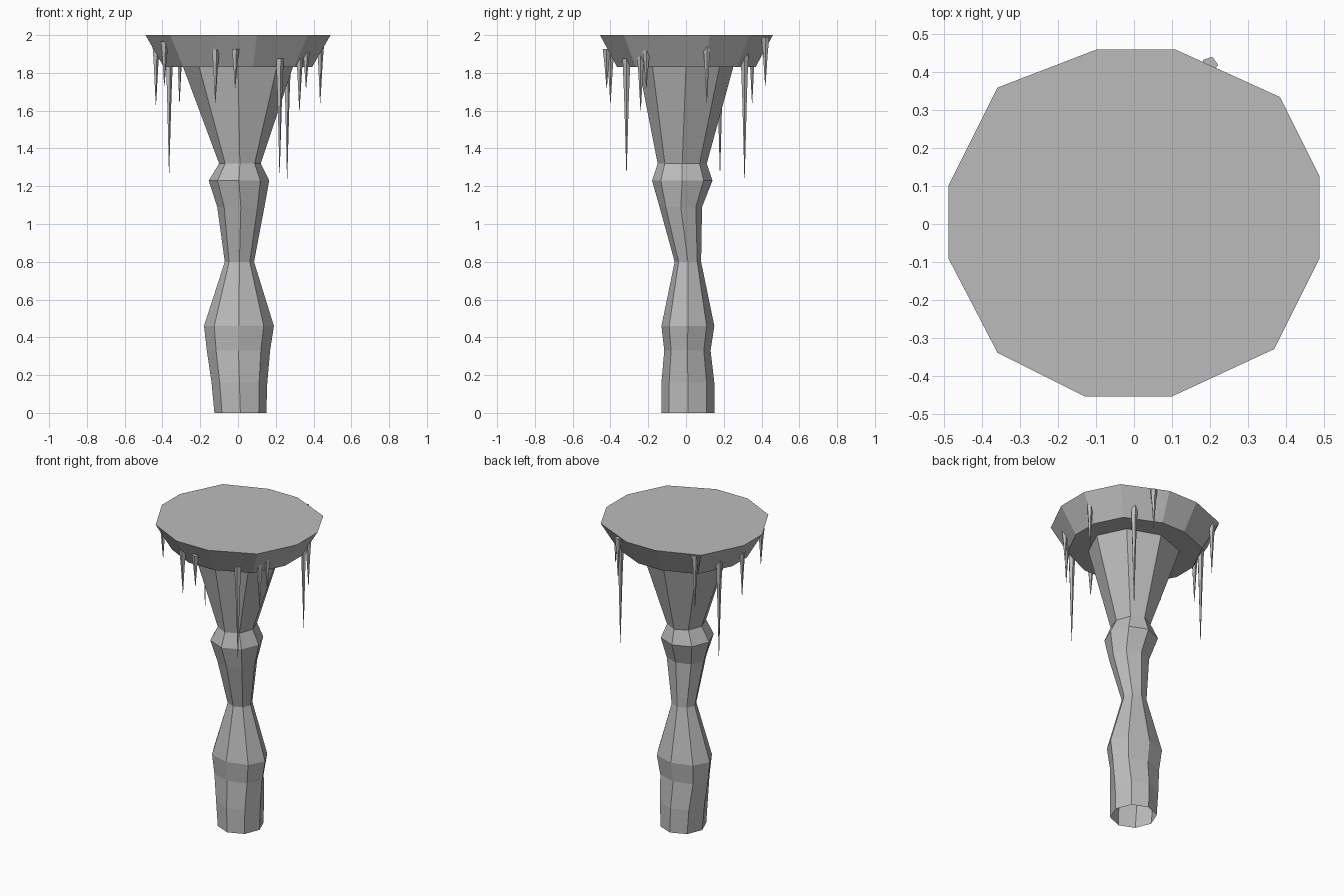
import bpy, bmesh, math
from mathutils import Vector

if "Cube" in bpy.data.objects:
    bpy.data.objects.remove(bpy.data.objects["Cube"], do_unlink=True)

stone = bpy.data.materials.new("grey_stone")
stone.use_nodes = True
GREY = (0.5, 0.5, 0.5, 1)
stone.diffuse_color = GREY
stone.node_tree.nodes["Principled BSDF"].inputs["Base Color"].default_value = GREY


def loft(name, rings, cap_start=False, cap_end=False):
    """Skin a list of equally long point rings, from bottom to top."""
    bm = bmesh.new()
    loops = [[bm.verts.new(p) for p in ring] for ring in rings]
    for low, high in zip(loops, loops[1:]):
        n = len(low)
        for i in range(n):
            j = (i + 1) % n
            bm.faces.new((low[i], low[j], high[j], high[i]))
    if cap_start:
        bm.faces.new(loops[0][::-1])
    if cap_end:
        bm.faces.new(loops[-1])
    mesh = bpy.data.meshes.new(name)
    bm.to_mesh(mesh)
    bm.free()
    mesh.materials.append(stone)
    obj = bpy.data.objects.new(name, mesh)
    bpy.context.collection.objects.link(obj)
    return obj


def oval(z, x0, x1, y0, y1, sides=8):
    """Ring of points filling the given x and y extents."""
    cx, cy, rx, ry = (x0 + x1) / 2, (y0 + y1) / 2, (x1 - x0) / 2, (y1 - y0) / 2
    turn = [2 * math.pi * i / sides for i in range(sides)]
    return [(cx + rx * math.cos(a), cy + ry * math.sin(a), z) for a in turn]


# Stem: pinched and swollen column, open at the foot
stem_sections = [
    (0.00, -0.125, 0.15, -0.13, 0.15),
    (0.16, -0.14, 0.155, -0.13, 0.15),
    (0.33, -0.165, 0.17, -0.115, 0.13),
    (0.46, -0.18, 0.19, -0.13, 0.15),
    (0.80, -0.07, 0.085, -0.06, 0.08),
    (1.09, -0.11, 0.14, -0.14, 0.085),
    (1.23, -0.155, 0.165, -0.18, 0.14),
    (1.32, -0.10, 0.12, -0.15, 0.11),
    (1.83, -0.29, 0.29, -0.25, 0.25),
]
loft("stem", [oval(*s) for s in stem_sections])

# Cap: irregular twelve-sided slab, narrower below
rim = [(0.49, 0.125), (0.385, 0.335), (0.11, 0.46), (-0.10, 0.46),
       (-0.36, 0.36), (-0.49, 0.10), (-0.49, -0.09), (-0.36, -0.34),
       (-0.13, -0.455), (0.10, -0.455), (0.37, -0.33), (0.49, -0.09)]
loft("cap", [[(x * 0.8, y * 0.8, 1.83) for x, y in rim],
             [(x, y, 2.0) for x, y in rim]], True, True)

# Hanging spikes: x, y and height of each tip
spikes = [
    (0.22, -0.315, 1.27), (0.26, 0.31, 1.24), (-0.365, 0.18, 1.27),
    (-0.12, -0.40, 1.64), (-0.015, -0.42, 1.72), (-0.39, -0.22, 1.73),
    (0.325, -0.24, 1.60), (0.36, -0.21, 1.72), (0.435, 0.11, 1.64),
    (0.20, 0.42, 1.73), (-0.31, 0.35, 1.64), (-0.435, 0.04, 1.63),
]
for i, (x, y, tip) in enumerate(spikes):
    out = Vector((x, y)).length
    top = 1.87 + max(0, out - 0.38) * 1.4
    middle = top - (top - tip) * 0.35
    rings = [oval(z, x - r, x + r, y - r, y + r, 5)
             for z, r in ((tip, 0.001), (middle, 0.013), (top, 0.022))]
    loft(f"spike_{i + 1}", rings, True, True)
